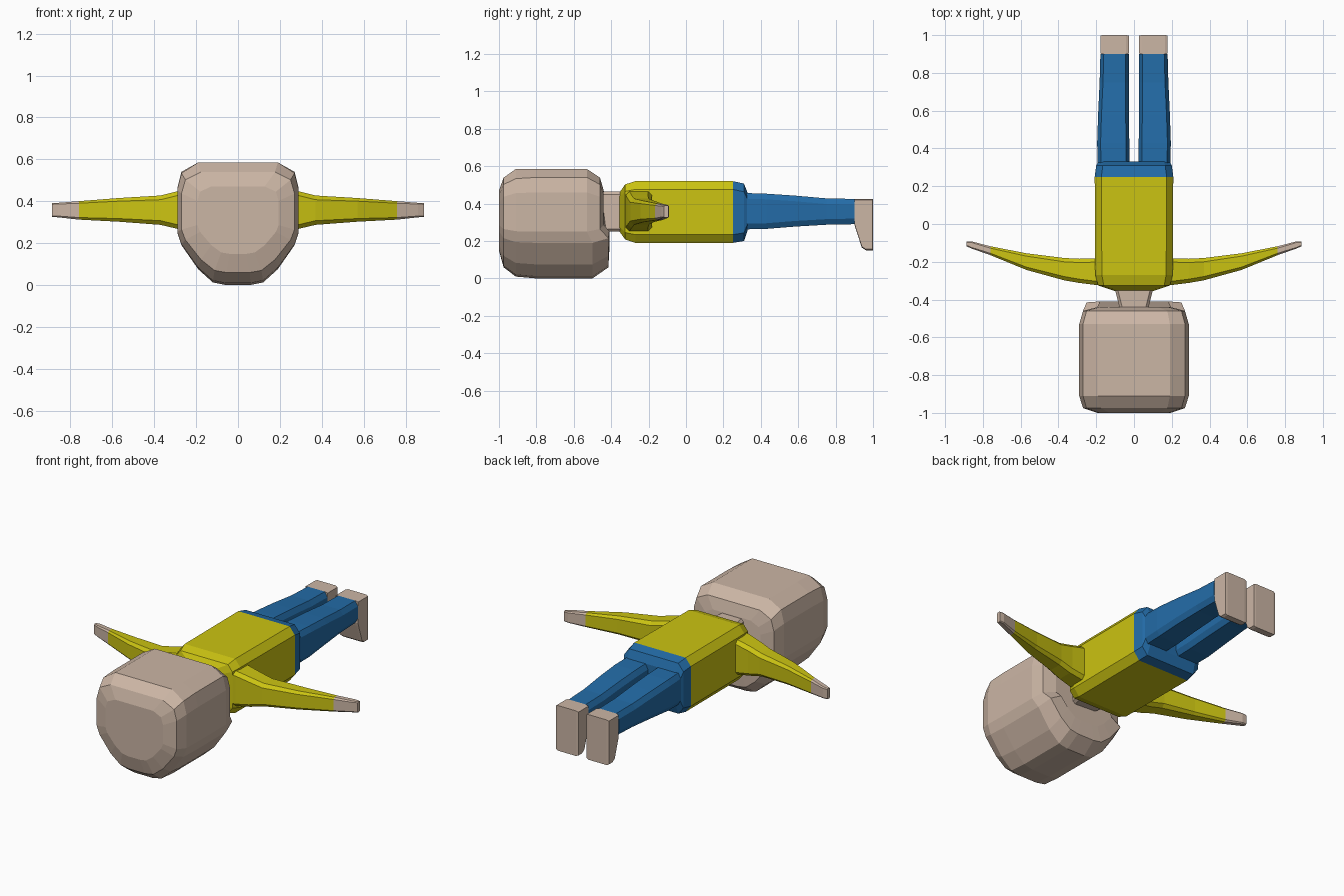
import bpy, bmesh

if "Cube" in bpy.data.objects:
    bpy.data.objects.remove(bpy.data.objects["Cube"])


def material(name, rgb):
    m = bpy.data.materials.new(name)
    m.diffuse_color = (*rgb, 1)
    m.use_nodes = True
    m.node_tree.nodes["Principled BSDF"].inputs["Base Color"].default_value = m.diffuse_color
    return m


SKIN = material("skin", (0.60, 0.465, 0.375))
SHIRT = material("yellow shirt", (0.60, 0.55, 0.006))
TROUSERS = material("blue trousers", (0.017, 0.15, 0.39))


def loft(name, rings, mats, split=None):
    """Skin a list of rings; segments from index split use the second material."""
    bm = bmesh.new()
    loops = [[bm.verts.new(p) for p in r] for r in rings]
    n = len(loops[0])
    for s in range(len(loops) - 1):
        a, b = loops[s], loops[s + 1]
        for i in range(n):
            j = (i + 1) % n
            f = bm.faces.new((a[i], a[j], b[j], b[i]))
            f.material_index = int(split is not None and s >= split)
    bm.faces.new(loops[0])
    bm.faces.new(loops[-1]).material_index = int(split is not None)
    bmesh.ops.recalc_face_normals(bm, faces=bm.faces)
    me = bpy.data.meshes.new(name)
    bm.to_mesh(me)
    bm.free()
    for m in mats:
        me.materials.append(m)
    ob = bpy.data.objects.new(name, me)
    bpy.context.collection.objects.link(ob)
    return ob


def octagon(u0, u1, v0, v1, bu, bv):
    return [(u0 + bu, v0), (u1 - bu, v0), (u1, v0 + bv), (u1, v1 - bv),
            (u1 - bu, v1), (u0 + bu, v1), (u0, v1 - bv), (u0, v0 + bv)]


def mirror_x(ob):
    ob.modifiers.new("mirror", 'MIRROR').use_axis[0] = True


# Head: blocky section tapering to the chin, rounded at both ends
half = [(0.19, 0.585), (0.27, 0.54), (0.29, 0.46), (0.29, 0.25),
        (0.27, 0.19), (0.19, 0.075), (0.12, 0.012), (0.06, 0.0)]
section = half + [(-x, z) for x, z in reversed(half)]
head_rings = []
for y, sx, sz, push in [(-1, .67, .55, 0), (-.975, .93, .82, 0), (-.91, 1, .97, 0),
                        (-.8, 1, 1, 0), (-.53, 1, 1, .03), (-.46, .93, .82, .045),
                        (-.44, .67, .55, .03)]:
    head_rings.append([(x * sx, y + (push if z < 0.2 else 0), 0.33 + (z - 0.33) * sz)
                       for x, z in section])
# Flatten the top of the front and rear roof edges
for ring in head_rings[2:5]:
    for k in (0, len(section) - 1):
        ring[k] = (ring[k][0], ring[k][1], 0.585)
loft("head", head_rings, [SKIN])

# Neck
loft("neck", [[(x, y, z) for x, z in octagon(-w, w, 0.25, 0.465, 0.015, 0.015)]
              for y, w in [(-0.5, 0.075), (-0.43, 0.08), (-0.33, 0.105)]], [SKIN])

# Torso with the trouser waist at the rear end
torso = [(-.355, .10, .25, .46, .02), (-.325, .19, .208, .503, .03),
         (-.27, .205, .19, .52, .035), (.25, .208, .19, .52, .035),
         (.31, .20, .20, .507, .035), (.33, .19, .257, .457, .03)]
loft("torso", [[(x, y, z) for x, z in octagon(-w, w, z0, z1, b, b * 1.25)]
               for y, w, z0, z1, b in torso], [SHIRT, TROUSERS], 3)

# Arms with hands, swept backwards
arm = [(.15, -.325, -.18, .25, .47, .02), (.21, -.322, -.182, .255, .465, .02),
       (.29, -.312, -.184, .268, .447, .02), (.37, -.298, -.18, .287, .427, .02),
       (.57, -.243, -.155, .302, .415, .015), (.76, -.165, -.118, .312, .40, .01),
       (.86, -.13, -.092, .323, .392, .006), (.888, -.117, -.093, .325, .39, .005)]
mirror_x(loft("arms", [[(x, y, z) for y, z in octagon(y0, y1, z0, z1, b, b)]
                       for x, y0, y1, z0, z1, b in arm], [SHIRT, SKIN], 5))

# Legs
leg = [(.30, .025, .192, .262, .457), (.43, .025, .195, .265, .453),
       (.58, .026, .19, .277, .443), (.75, .027, .182, .287, .428),
       (.90, .027, .178, .29, .425)]
mirror_x(loft("legs", [[(x, y, z) for x, z in octagon(x0, x1, z0, z1, .018, .03)]
                       for y, x0, x1, z0, z1 in leg], [TROUSERS]))

# Feet: side profile pointing down, slightly bevelled
foot = [(.90, .425), (1.0, .425), (1.0, .15), (.962, .15), (.94, .165),
        (.905, .272), (.90, .29)]
mirror_x(loft("feet", [[(x, .95 + (y - .95) * s, .3 + (z - .3) * s) for y, z in foot]
                       for x, s in [(.027, .96), (.042, 1), (.165, 1), (.178, .96)]],
              [SKIN]))
